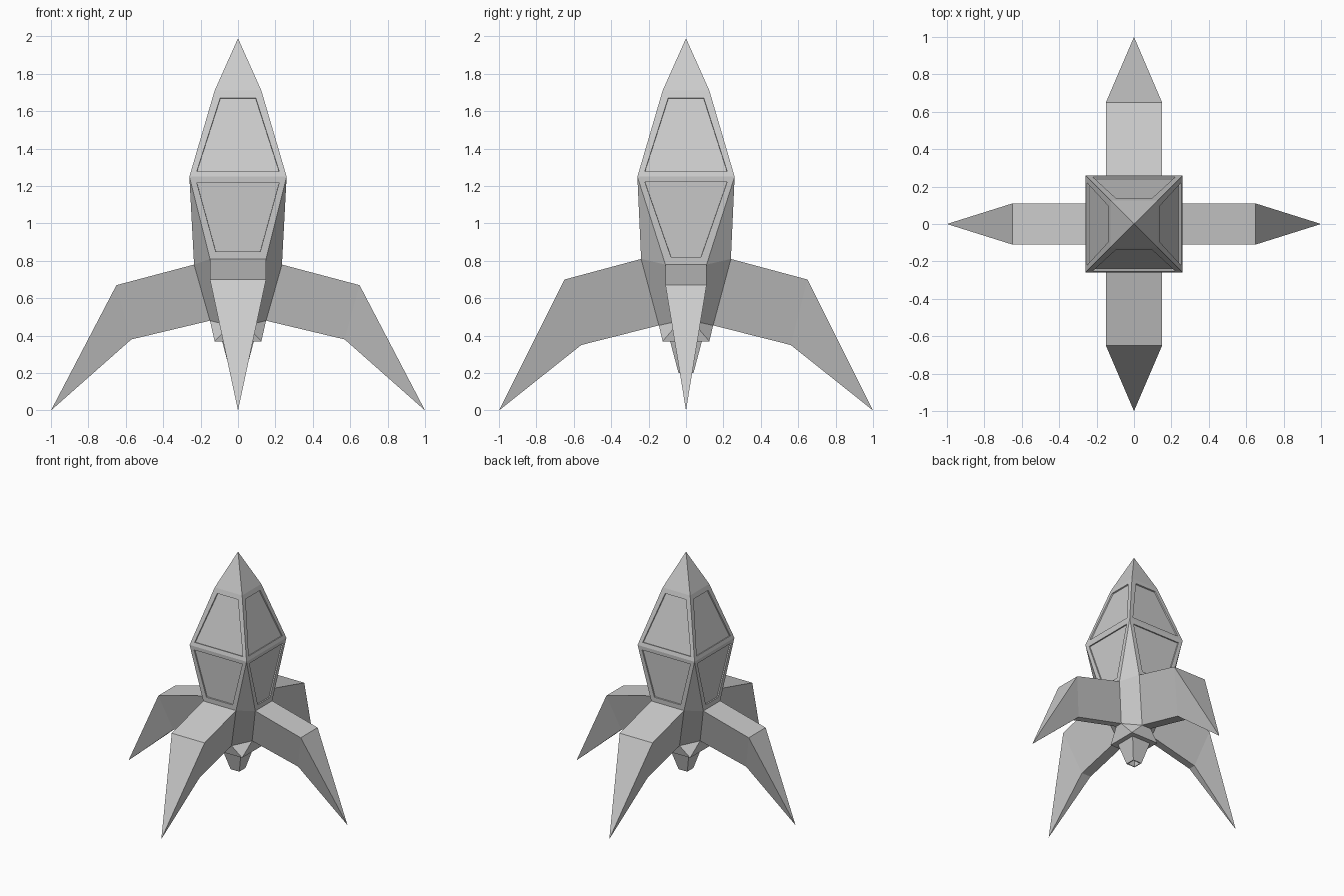
import bpy, bmesh
from math import pi, sqrt
from mathutils import Matrix, Vector

if "Cube" in bpy.data.objects:
    bpy.data.objects.remove(bpy.data.objects["Cube"])


def finish(bm, name):
    mesh = bpy.data.meshes.new(name)
    bm.to_mesh(mesh)
    bm.free()
    ob = bpy.data.objects.new(name, mesh)
    bpy.context.collection.objects.link(ob)
    return ob


def place(k, u, v, z):
    # u = sideways, v = outward, on side k (0 front, 1 right, 2 back, 3 left)
    return Matrix.Rotation(k * pi / 2, 3, 'Z') @ Vector((u, -v, z))


def face(bm, pts):
    return bm.faces.new([bm.verts.new(p) for p in pts])


# fin sections: (half width, outward, height) for upper and lower edges
FIN_Y = dict(root=((.15, .24, .81), (.042, .145, .455)),
             knee=((.15, .65, .70), (.042, .56, .35)))
FIN_X = dict(root=((.11, .235, .78), (.03, .15, .48)),
             knee=((.11, .65, .67), (.03, .57, .38)))
FINS = [FIN_Y, FIN_X, FIN_Y, FIN_X]


def section(k, key):
    (wt, vt, zt), (wb, vb, zb) = FINS[k % 4][key]
    return [place(k, -wt, vt, zt), place(k, wt, vt, zt),
            place(k, wb, vb, zb), place(k, -wb, vb, zb)]


# hull: square nose, faceted lower body meeting the fin roots
bm = bmesh.new()
SHOULDER, WAIST, BASE = (.125, 1.71), (.26, 1.25), (.125, .37)


def edge(k, ring):
    h, z = ring
    return place(k, -h, h, z), place(k, h, h, z)


for k in range(4):
    sl, sr = edge(k, SHOULDER)
    wl, wr = edge(k, WAIST)
    bl, br = edge(k, BASE)
    tl, tr, lr, ll = section(k, 'root')
    ntl, _, _, nll = section(k + 1, 'root')
    face(bm, [Vector((0, 0, 1.99)), sl, sr])
    face(bm, [sl, wl, wr, sr])
    face(bm, [wl, tl, tr, wr])
    face(bm, [wr, tr, ntl])
    face(bm, [tr, lr, nll, ntl])
    face(bm, [lr, br, nll])
    face(bm, [ll, bl, br, lr])
face(bm, [edge(k, BASE)[0] for k in range(4)])
bmesh.ops.remove_doubles(bm, verts=bm.verts, dist=1e-4)
bmesh.ops.recalc_face_normals(bm, faces=bm.faces)

# recessed panels on the upper and lower hull faces
panels = [f for f in bm.faces
          if len(f.verts) == 4 and f.calc_center_median().z > .95]
bmesh.ops.inset_individual(bm, faces=panels, thickness=.05)
bmesh.ops.inset_individual(bm, faces=panels, thickness=.001, depth=-.01)
finish(bm, "hull")

# four bent fins
for k, name in enumerate(("front", "right", "back", "left")):
    bm = bmesh.new()
    root, knee = section(k, 'root'), section(k, 'knee')
    tip = place(k, 0, 1, 0)
    for i in range(4):
        j = (i + 1) % 4
        face(bm, [root[i], knee[i], knee[j], root[j]])
        face(bm, [knee[i], tip, knee[j]])
    bmesh.ops.remove_doubles(bm, verts=bm.verts, dist=1e-4)
    bmesh.ops.recalc_face_normals(bm, faces=bm.faces)
    finish(bm, name + "_fin")

# tapered square nozzle with a hollow end
bm = bmesh.new()
bmesh.ops.create_cone(
    bm, cap_ends=True, segments=4, radius1=.04 * sqrt(2), radius2=.085 * sqrt(2),
    depth=.17,
    matrix=Matrix.Translation((0, 0, .285)) @ Matrix.Rotation(pi / 4, 4, 'Z'))
end = [f for f in bm.faces if f.normal.z < -.9]
bmesh.ops.inset_individual(bm, faces=end, thickness=.01)
bmesh.ops.inset_individual(bm, faces=end, thickness=.001, depth=-.05)
finish(bm, "nozzle")
